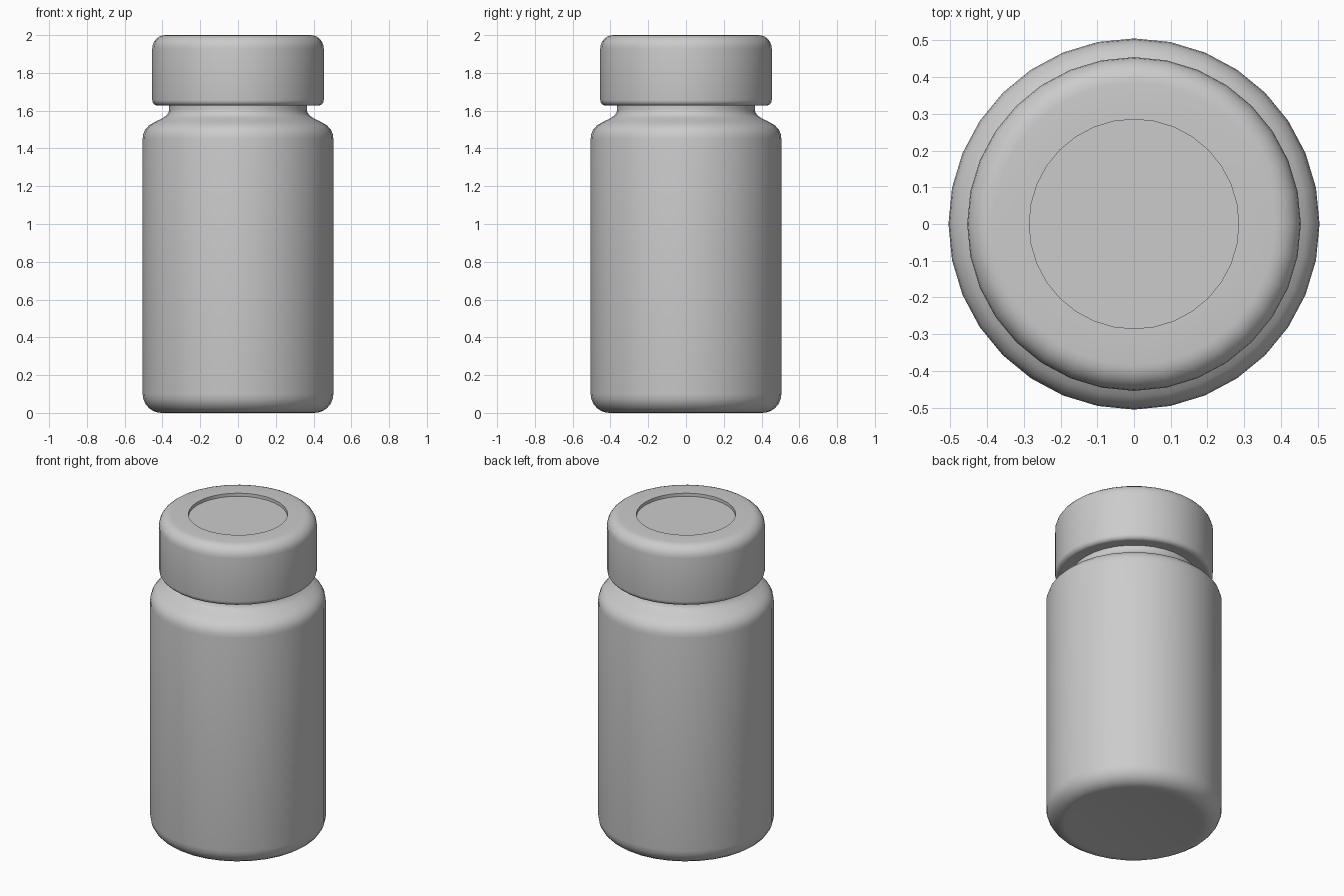
import bpy, bmesh, math

if "Cube" in bpy.data.objects:
    bpy.data.objects.remove(bpy.data.objects["Cube"])

SIDES = 32


def lathe(name, profile):
    """Revolve (radius, z) points round the z axis; radius 0 closes an end."""
    bm = bmesh.new()
    rings = []
    for r, z in profile:
        if r == 0:
            rings.append([bm.verts.new((0, 0, z))] * SIDES)
        else:
            rings.append([bm.verts.new((r * math.cos(2 * math.pi * i / SIDES),
                                        r * math.sin(2 * math.pi * i / SIDES), z))
                          for i in range(SIDES)])
    for lo, hi in zip(rings, rings[1:]):
        for i in range(SIDES):
            j = (i + 1) % SIDES
            bm.faces.new(list(dict.fromkeys((lo[i], lo[j], hi[j], hi[i]))))
    bmesh.ops.recalc_face_normals(bm, faces=bm.faces)
    mesh = bpy.data.meshes.new(name)
    bm.to_mesh(mesh)
    bm.free()
    obj = bpy.data.objects.new(name, mesh)
    bpy.context.collection.objects.link(obj)
    bpy.ops.object.select_all(action='DESELECT')
    obj.select_set(True)
    bpy.context.view_layer.objects.active = obj
    bpy.ops.object.shade_smooth_by_angle(angle=math.radians(40))
    return obj


def arc(cr, cz, rad, a0, a1, steps=5):
    """Rounded corner points in the (radius, z) plane, angles in degrees."""
    return [(cr + rad * math.cos(math.radians(a0 + (a1 - a0) * k / steps)),
             cz + rad * math.sin(math.radians(a0 + (a1 - a0) * k / steps)))
            for k in range(steps + 1)]


# Bottle: rounded base, straight wall, shoulder and neck
lathe("bottle_body",
      [(0, 0.005), (0.36, 0.005), (0.40, 0.0)]
      + arc(0.405, 0.10, 0.10, -80, 0)
      + [(0.505, 1.45), (0.502, 1.475), (0.492, 1.50), (0.47, 1.523),
         (0.435, 1.543), (0.40, 1.560), (0.378, 1.575), (0.367, 1.592),
         (0.365, 1.61), (0.365, 1.68), (0, 1.68)])

# Cap: rounded rims and a shallow round recess on top
lathe("cap",
      [(0, 1.63), (0.36, 1.63), (0.42, 1.628)]
      + arc(0.424, 1.656, 0.03, -80, 0, 4)
      + [(0.454, 1.93)]
      + arc(0.384, 1.93, 0.07, 15, 90)
      + [(0.285, 2.0), (0.285, 1.98), (0, 1.98)])
